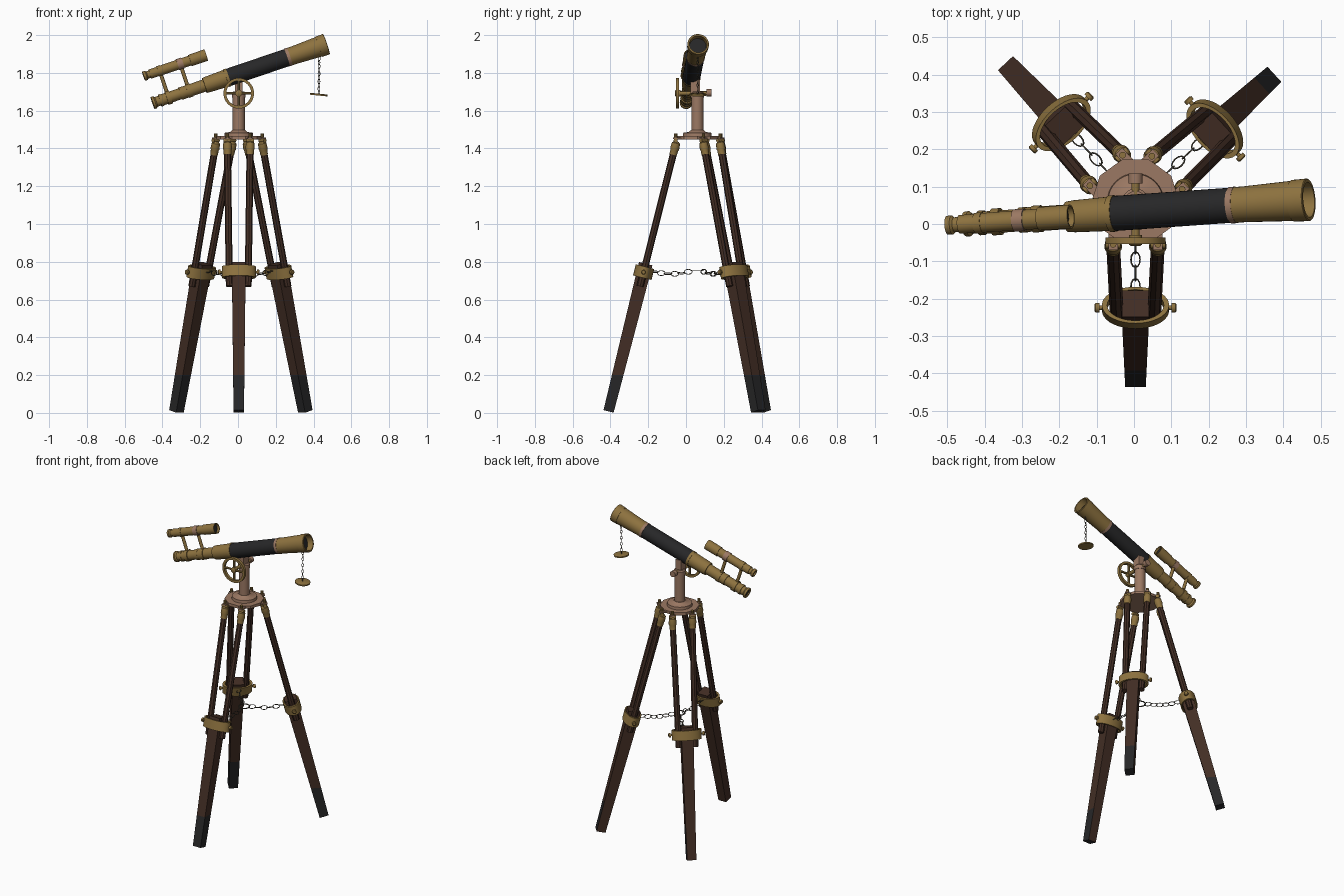
import bpy, bmesh
from math import sin, cos, pi, radians
from mathutils import Vector, Matrix

cube = bpy.data.objects.get("Cube")
if cube:
    bpy.data.objects.remove(cube)


def material(name, rgb):
    m = bpy.data.materials.new(name)
    m.use_nodes = True
    m.diffuse_color = (*rgb, 1)
    m.node_tree.nodes["Principled BSDF"].inputs["Base Color"].default_value = (*rgb, 1)
    return m


BRASS = material("aged brass", (0.27, 0.17, 0.05))
COPPER = material("pale copper", (0.33, 0.19, 0.125))
WOOD = material("dark wood", (0.055, 0.027, 0.018))
BLACK = material("black leather", (0.02, 0.02, 0.021))
STEEL = material("dark chain metal", (0.08, 0.07, 0.05))


def frame(origin, axis, side=(1, 0, 0)):
    """Matrix with local z along axis and local x close to side."""
    z = Vector(axis).normalized()
    y = z.cross(Vector(side)).normalized()
    x = y.cross(z)
    m = Matrix((x, y, z)).transposed().to_4x4()
    m.translation = origin
    return m


def finish(name, bm, mats, smooth=True):
    bmesh.ops.recalc_face_normals(bm, faces=bm.faces)
    mesh = bpy.data.meshes.new(name)
    bm.to_mesh(mesh)
    bm.free()
    for m in mats:
        mesh.materials.append(m)
    ob = bpy.data.objects.new(name, mesh)
    bpy.context.collection.objects.link(ob)
    if smooth:
        bpy.ops.object.select_all(action='DESELECT')
        ob.select_set(True)
        bpy.context.view_layer.objects.active = ob
        bpy.ops.object.shade_smooth_by_angle(angle=radians(35))
    return ob


def lathe(name, matrix, profile, mat, sides=32, closed=False, scale=(1, 1, 1)):
    """Turn (height, radius) points around local z."""
    bm = bmesh.new()
    rings = [[bm.verts.new((r * cos(2 * pi * i / sides) * scale[0],
                            r * sin(2 * pi * i / sides) * scale[1], h))
              for i in range(sides)] for h, r in profile]
    pairs = list(zip(rings, rings[1:]))
    if closed:
        pairs.append((rings[-1], rings[0]))
    for a, b in pairs:
        for i in range(sides):
            j = (i + 1) % sides
            bm.faces.new((a[i], a[j], b[j], b[i]))
    if not closed:
        bm.faces.new(rings[0])
        bm.faces.new(rings[-1])
    bm.transform(matrix)
    return finish(name, bm, [mat])


def rod(name, a, b, r, mat, sides=16):
    a, b = Vector(a), Vector(b)
    side = (1, 0, 0) if abs((b - a).normalized().x) < 0.9 else (0, 1, 0)
    return lathe(name, frame(a, b - a, side), [(0, r), ((b - a).length, r)], mat, sides)


def box(name, matrix, size, mat):
    bm = bmesh.new()
    bmesh.ops.create_cube(bm, size=1)
    bm.transform(matrix @ Matrix.Diagonal((*size, 1)))
    return finish(name, bm, [mat], False)


def chain(name, a, b, links, width, wire, sag=0):
    """Oval links, alternately turned, between two points."""
    curve = bpy.data.curves.new(name, 'CURVE')
    curve.dimensions = '3D'
    curve.bevel_depth = wire
    curve.bevel_resolution = 1
    a, b = Vector(a), Vector(b)
    step = (b - a) / links
    for k in range(links):
        u = (k + 0.5) / links
        mid = a + step * (k + 0.5) - Vector((0, 0, sag * 4 * u * (1 - u)))
        along = step.normalized()
        across = along.orthogonal().normalized()
        if abs(along.z) < 0.5:
            across = along.cross((0, 0, 1))
        across = Matrix.Rotation(radians(20 + 70 * (k % 2)), 3, along) @ across
        sp = curve.splines.new('POLY')
        sp.points.add(11)
        sp.use_cyclic_u = True
        for i, p in enumerate(sp.points):
            t = 2 * pi * i / 12
            p.co = (*(mid + along * cos(t) * step.length * 0.58 + across * sin(t) * width), 1)
    curve.materials.append(STEEL)
    bpy.context.collection.objects.link(bpy.data.objects.new(name, curve))


HUB = Vector((0.004, 0.06, 0))


def at(z, y=0.0, x=0.0):
    return HUB + Vector((x, y, z))


UP = Matrix.Identity(4)

# Head plate and column
lathe("head_plate", Matrix.Translation(at(1.448)), [(0, 0.118), (0.018, 0.118)], COPPER, 10)
lathe("head_disc", Matrix.Translation(at(1.465)),
      [(0, 0.076), (0.018, 0.074), (0.022, 0.045), (0.032, 0.034)], COPPER)
lathe("column", Matrix.Translation(at(1.47)),
      [(0, 0.032), (0.2, 0.032), (0.2, 0.035), (0.225, 0.035), (0.232, 0.028)], COPPER)
box("cradle", Matrix.Translation(at(1.725, -0.012)), (0.04, 0.05, 0.08), COPPER)

# Adjusting wheel, shaft and end knob
wheel = Vector((0.004, -0.045, 1.692))
wf = frame(wheel, (0, -1, 0))
lathe("wheel_rim", wf, [(-0.009, 0.066), (0.009, 0.066), (0.009, 0.081), (-0.009, 0.081)],
      BRASS, 40, True)
for k in range(2):
    d = Vector((cos(k * pi / 2), 0, sin(k * pi / 2))) * 0.07
    rod("wheel_spoke", wheel - d, wheel + d, 0.007, BRASS, 8)
lathe("wheel_hub", wf, [(-0.015, 0.018), (0.01, 0.018), (0.014, 0.012)], BRASS, 20)
rod("wheel_shaft", wheel, (0.004, 0.12, 1.692), 0.011, BRASS)
rod("shaft_knob", (0.004, 0.108, 1.695), (0.004, 0.135, 1.695), 0.019, COPPER)

# Tripod legs
for label, deg, r_foot in (("front", -90, 0.47), ("left", 42.5, 0.478), ("right", 133.2, 0.482)):
    out = Vector((cos(radians(deg)), sin(radians(deg)), 0))
    side = Vector((-out.y, out.x, 0))
    foot = HUB + out * r_foot + Vector((0, 0, 0.008))
    top = HUB + out * 0.112 + Vector((0, 0, 1.43))
    axis = (top - foot).normalized()

    def along(z):
        return foot + axis * ((z - foot.z) / axis.z)

    # Lower leg, with a painted tip on the faces turned one way
    bm = bmesh.new()
    length = (along(0.79) - foot).length
    bmesh.ops.create_cone(bm, cap_ends=True, segments=4, radius1=0.039, radius2=0.052, depth=length)
    bm.transform(frame(foot, axis, side) @ Matrix.Translation((0, 0, length / 2))
                 @ Matrix.Rotation(pi / 4, 4, 'Z'))
    bmesh.ops.bisect_plane(bm, geom=bm.verts[:] + bm.edges[:] + bm.faces[:],
                           plane_co=(0, 0, 0.2), plane_no=(0, 0, 1))
    bmesh.ops.recalc_face_normals(bm, faces=bm.faces)
    for f in bm.faces:
        painted = f.calc_center_median().z < 0.2 and f.normal.y - f.normal.x < 0.5
        f.material_index = int(painted)
    finish(label + "_lower_leg", bm, [WOOD, BLACK], False)

    # Paired struts, hinge sleeves and clamp knobs
    for s in (-1, 1):
        a = along(0.67) + side * s * 0.05
        b = along(1.42) + side * s * 0.06
        rod(label + "_strut", a, b, 0.0185, WOOD, 8)
        lathe(label + "_hinge_sleeve", frame(b, a - b, side),
              [(-0.018, 0.012), (-0.008, 0.022), (0.022, 0.024), (0.03, 0.021), (0.055, 0.02)],
              BRASS, 16)
        rod(label + "_hinge_lug", b, b + Vector((0, 0, 0.058)), 0.009, BRASS, 10)
        pin = b + Vector((0, 0, 0.022))
        rod(label + "_hinge_pin", pin - side * 0.02, pin + side * 0.02, 0.011, BRASS, 12)
        box(label + "_plate_ear", frame(pin - out * 0.015 + Vector((0, 0, 0.012)), (0, 0, 1), side),
            (0.025, 0.06, 0.008), COPPER)
        k = along(0.745) + side * s * 0.085
        lathe(label + "_clamp_knob", frame(k, side * s, (0, 0, 1)),
              [(0, 0.006), (0.012, 0.006), (0.012, 0.013), (0.022, 0.013), (0.025, 0.009)],
              BRASS, 14)

    # Oval clamp band
    lathe(label + "_clamp_band", frame(along(0.745), axis, side),
          [(-0.03, 0.076), (0.03, 0.076), (0.03, 0.09), (-0.03, 0.09)], BRASS, 36, True, (1, 0.56, 1))

    # Spreader chain to the centre ring
    chain(label + "_spreader_chain", HUB + out * 0.245 + Vector((0, 0, 0.752)),
          HUB + out * 0.03 + Vector((0, 0, 0.752)), 6, 0.013, 0.0022, 0.016)

lathe("spreader_ring", Matrix.Translation(at(0.75)),
      [(0, 0.03), (0.005, 0.03), (0.005, 0.035), (0, 0.035)], STEEL, 20, True)

# Main telescope, measured from the eyepiece end
eye = Vector((-0.452, 0.0, 1.64))
sight = (Vector((0.468, 0.065, 1.952)) - eye).normalized()
tf = frame(eye, sight, (0, 1, 0))
lathe("eyepiece_tubes", tf,
      [(0.01, 0.02), (0, 0.02), (0, 0.033), (0.012, 0.034), (0.02, 0.027), (0.04, 0.027),
       (0.04, 0.033), (0.055, 0.033), (0.055, 0.03), (0.155, 0.03), (0.155, 0.034),
       (0.175, 0.034), (0.175, 0.033), (0.29, 0.033), (0.29, 0.041), (0.31, 0.043),
       (0.41, 0.046), (0.41, 0.049), (0.425, 0.049)], BRASS)
lathe("leather_tube", tf, [(0.425, 0.047), (0.76, 0.047)], BLACK)
lathe("tube_collar", tf, [(0.752, 0.049), (0.768, 0.049)], COPPER)
lathe("objective_tube", tf,
      [(0.768, 0.048), (0.79, 0.048), (0.93, 0.054), (0.93, 0.056), (0.972, 0.057),
       (0.974, 0.055), (0.974, 0.047), (0.93, 0.045)], BRASS)
lathe("objective_glass", tf, [(0.931, 0.0445), (0.936, 0.0445)], BLACK)
lathe("eyepiece_glass", tf, [(0.006, 0.0195), (0.011, 0.0195)], BLACK)

# Finder scope above the eyepiece
rise = (Vector((0, 0, 1)) - sight * sight.z).normalized()
ff = frame(eye + rise * 0.15, sight, (0, 1, 0))
lathe("finder_tube", ff,
      [(0.008, 0.015), (0, 0.015), (0, 0.025), (0.014, 0.026), (0.02, 0.02), (0.035, 0.02),
       (0.035, 0.025), (0.08, 0.025), (0.08, 0.028), (0.1, 0.028), (0.1, 0.026), (0.26, 0.027),
       (0.26, 0.031), (0.35, 0.032), (0.35, 0.027), (0.33, 0.027)], BRASS)
lathe("finder_glass", ff, [(0.331, 0.0265), (0.335, 0.0265)], BLACK)
lathe("finder_band", ff, [(0.19, 0.03), (0.22, 0.03)], COPPER)
for t in (0.09, 0.205):
    foot = eye + sight * t
    rod("finder_post", foot, foot + rise * 0.15, 0.01, BRASS, 12)
    lathe("finder_post_ring", frame(foot, sight, (0, 1, 0)), [(-0.012, 0.036), (0.012, 0.036)], BRASS)

# Hanging lens cap
hook = Vector((0.43, 0.062, 1.885))
cap = Vector((0.428, 0.062, 1.685))
chain("cap_chain", hook, cap, 10, 0.006, 0.0017)
lathe("lens_cap", frame(cap, (0.1, 0, 1)), [(-0.005, 0.046), (0.003, 0.046), (0.005, 0.042)], BRASS)
